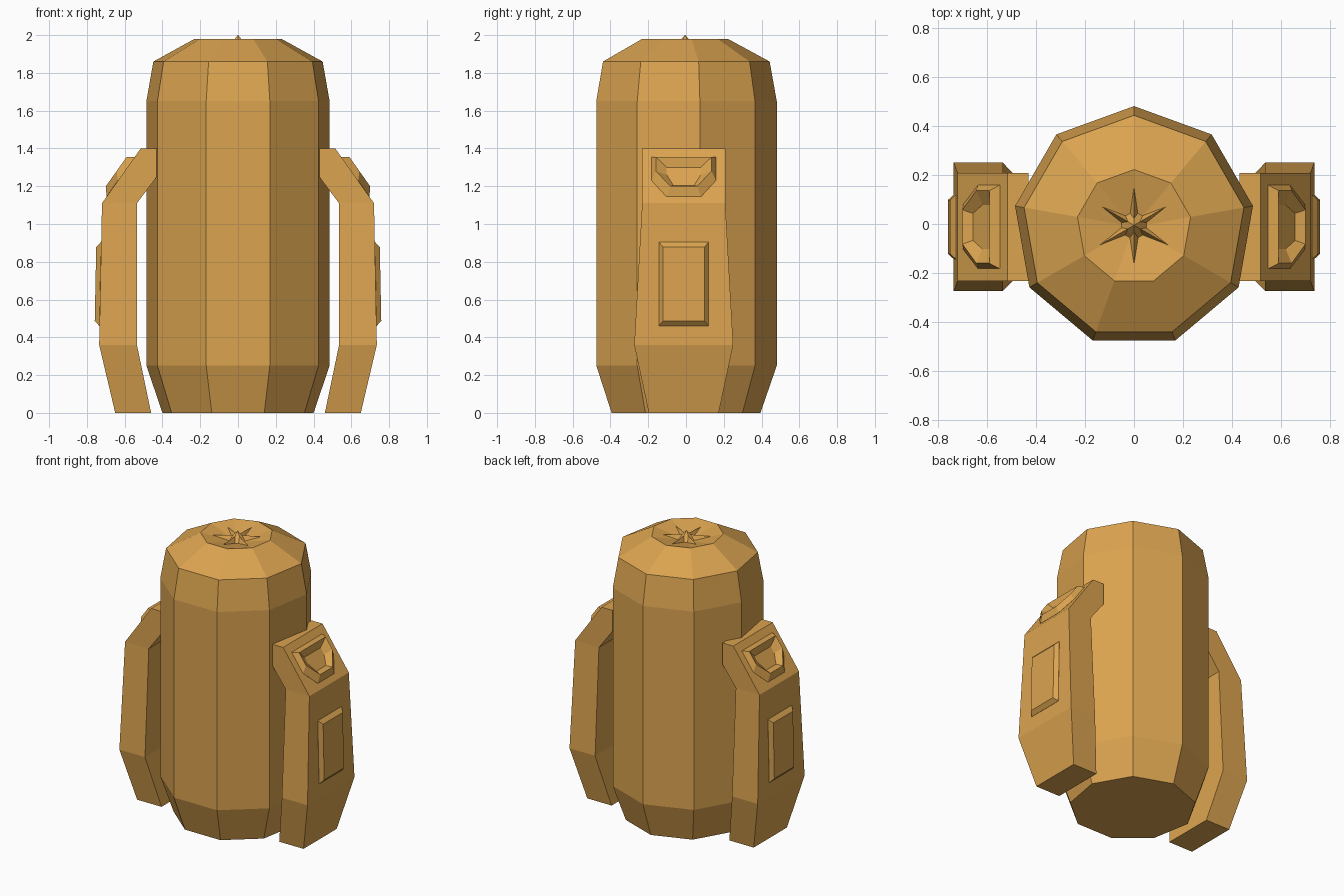
import bpy, math

if "Cube" in bpy.data.objects:
    bpy.data.objects.remove(bpy.data.objects["Cube"])

CY = -0.012  # y of the main axis

mat = bpy.data.materials.new("ochre")
mat.diffuse_color = (0.71, 0.37, 0.08, 1)
mat.use_nodes = True
mat.node_tree.nodes["Principled BSDF"].inputs["Base Color"].default_value = mat.diffuse_color


def make(name, verts, faces):
    import bmesh
    me = bpy.data.meshes.new(name)
    me.from_pydata(verts, [], faces)
    bm = bmesh.new()
    bm.from_mesh(me)
    bmesh.ops.recalc_face_normals(bm, faces=bm.faces)
    bm.to_mesh(me)
    bm.free()
    me.materials.append(mat)
    ob = bpy.data.objects.new(name, me)
    bpy.context.collection.objects.link(ob)
    return ob


def loft(name, rings, cap_start=True, cap_end=True):
    """Skin equal-length rings of points; optionally cap the ends."""
    n = len(rings[0])
    verts = [p for r in rings for p in r]
    faces = [(k * n + i, k * n + (i + 1) % n, (k + 1) * n + (i + 1) % n, (k + 1) * n + i)
             for k in range(len(rings) - 1) for i in range(n)]
    if cap_start:
        faces.append(tuple(range(n))[::-1])
    if cap_end:
        faces.append(tuple(range(len(verts) - n, len(verts))))
    return make(name, verts, faces)


def polygon(n, r, z, cy=CY):
    return [(r * math.cos(math.pi / 2 + 2 * math.pi * i / n),
             cy + r * math.sin(math.pi / 2 + 2 * math.pi * i / n), z) for i in range(n)]


def mirrored(fn, name, *args):
    for side, s in (("right", 1), ("left", -1)):
        fn(f"{name}_{side}", s, *args)


# nine-sided body with a shallow dish in the top
profile = [(0.406, 0), (0.4925, 0.25), (0.4925, 1.65), (0.455, 1.86), (0.234, 1.98), (0.05, 1.935)]
loft("body", [polygon(9, r, z) for r, z in profile])

# pointed hub and six thin ridges in the dish
loft("hub", [polygon(6, 0.065, 1.93, -0.005), polygon(6, 0.001, 2.0, -0.005)])
for i in range(6):
    a = math.pi / 2 + i * math.pi / 3
    c, s = math.cos(a), math.sin(a)
    pts = [(0.03, -0.02, 1.93), (0.03, 0.02, 1.93), (0.03, 0, 1.97), (0.16, 0, 1.962)]
    make(f"ridge_{i + 1}", [(u * c - v * s, u * s + v * c - 0.005, z) for u, v, z in pts],
         [(0, 1, 2), (0, 3, 1), (1, 3, 2), (2, 3, 0)])


# side arms: (inner x, inner z, outer x, outer z, half width)
def arm(name, s):
    rows = [(0.46, 0, 0.65, 0, 0.185), (0.535, 0.36, 0.735, 0.36, 0.262),
            (0.535, 1.11, 0.72, 1.11, 0.22), (0.43, 1.25, 0.515, 1.40, 0.22)]
    rings = [[(s * xi, CY - w, zi), (s * xo, CY - w, zo), (s * xo, CY + w, zo), (s * xi, CY + w, zi)]
             for xi, zi, xo, zo, w in rows]
    # flat top joins the body
    rings.append([(s * 0.43, CY + y, z) for y, z in
                  ((-0.22, 1.26), (-0.22, 1.40), (0.22, 1.40), (0.22, 1.26))])
    loft(name, rings)


def surface_x(z):
    """Outer face of the arm at height z."""
    if z > 1.11:
        return 0.72 + (0.515 - 0.72) * (z - 1.11) / 0.29
    return 0.735 - 0.015 * (z - 0.36) / 0.75


# relief parts: each ring is a half outline (half width, z) and an offset from the arm face
def relief(name, s, layers):
    rings = []
    for off, half in layers:
        outline = half + [(-y, z) for y, z in reversed(half)]
        rings.append([(s * (surface_x(z) + off), CY + y, z) for y, z in outline])
    loft(name, rings)


mirrored(arm, "arm")
mirrored(relief, "side_panel", [
    (-0.01, [(0.132, 0.905), (0.132, 0.46)]),
    (0.001, [(0.132, 0.905), (0.132, 0.46)]),
    (0.026, [(0.11, 0.878), (0.11, 0.487)])])
mirrored(relief, "shoulder_scoop", [
    (-0.01, [(0.17, 1.355), (0.17, 1.23), (0.092, 1.145)]),
    (0.001, [(0.17, 1.355), (0.17, 1.23), (0.092, 1.145)]),
    (0.043, [(0.148, 1.355), (0.148, 1.28), (0.07, 1.20)]),
    (0.004, [(0.09, 1.30), (0.09, 1.26), (0.055, 1.205)])])
